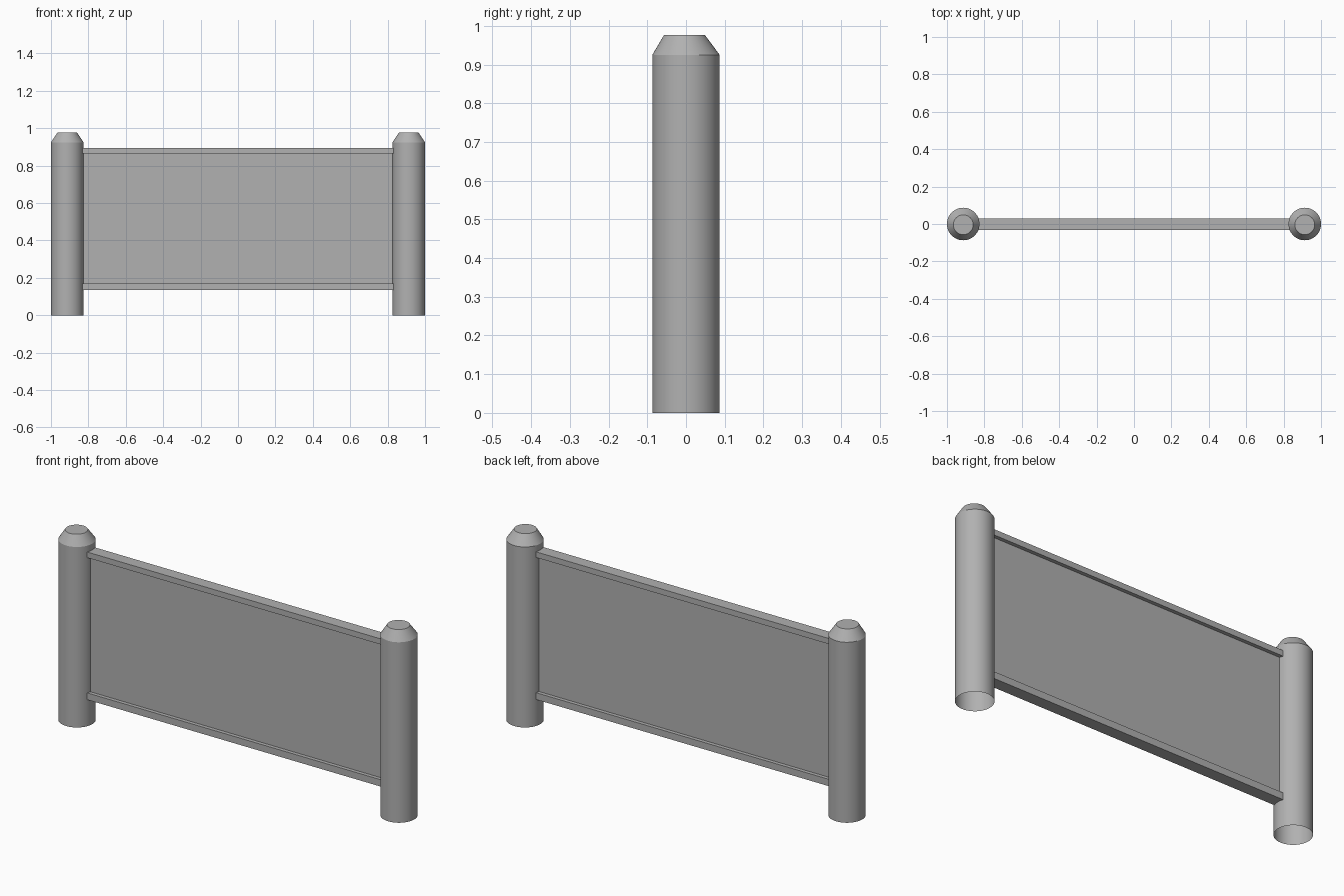
import bpy, bmesh, math

if "Cube" in bpy.data.objects:
    bpy.data.objects.remove(bpy.data.objects["Cube"])

R, TOP_R, SIDES = 0.087, 0.053, 48
POST_X = 1.0 - R

# Darker grey finish shared by all parts
grey = bpy.data.materials.new("dark_grey")
grey.diffuse_color = (0.44, 0.44, 0.44, 1)
grey.use_nodes = True
grey.node_tree.nodes["Principled BSDF"].inputs["Base Color"].default_value = grey.diffuse_color


def box(name, half_x, half_y, z0, z1):
    bpy.ops.mesh.primitive_cube_add(size=1, location=(0, -0.002, (z0 + z1) / 2))
    ob = bpy.context.object
    ob.name = name
    ob.scale = (2 * half_x, 2 * half_y, z1 - z0)
    bpy.ops.object.transform_apply(location=False, rotation=False, scale=True)
    ob.data.materials.append(grey)
    return ob


def post(name, x):
    # stacked rings: shaft, chamfer, flat cap; underside left open
    bm = bmesh.new()
    rings = []
    for r, y, z in ((R, 0, 0), (R, 0, 0.925), (TOP_R, -0.004, 0.976)):
        rings.append([bm.verts.new((r * math.cos(2 * math.pi * i / SIDES),
                                    y + r * math.sin(2 * math.pi * i / SIDES), z))
                      for i in range(SIDES)])
    for lo, hi in zip(rings, rings[1:]):
        for i in range(SIDES):
            j = (i + 1) % SIDES
            bm.faces.new((lo[i], lo[j], hi[j], hi[i]))
    bm.faces.new(rings[-1])
    mesh = bpy.data.meshes.new(name)
    bm.to_mesh(mesh)
    bm.free()
    mesh.materials.append(grey)
    ob = bpy.data.objects.new(name, mesh)
    ob.location.x = x
    bpy.context.collection.objects.link(ob)
    bpy.ops.object.select_all(action='DESELECT')
    ob.select_set(True)
    bpy.context.view_layer.objects.active = ob
    bpy.ops.object.shade_smooth_by_angle(angle=math.radians(30))


# Round posts at both ends
post("left_post", -POST_X)
post("right_post", POST_X)

# Rails and the thin panel between them
box("bottom_rail", 0.84, 0.031, 0.136, 0.171)
box("top_rail", 0.84, 0.031, 0.864, 0.893)
box("panel", 0.84, 0.012, 0.165, 0.87)
